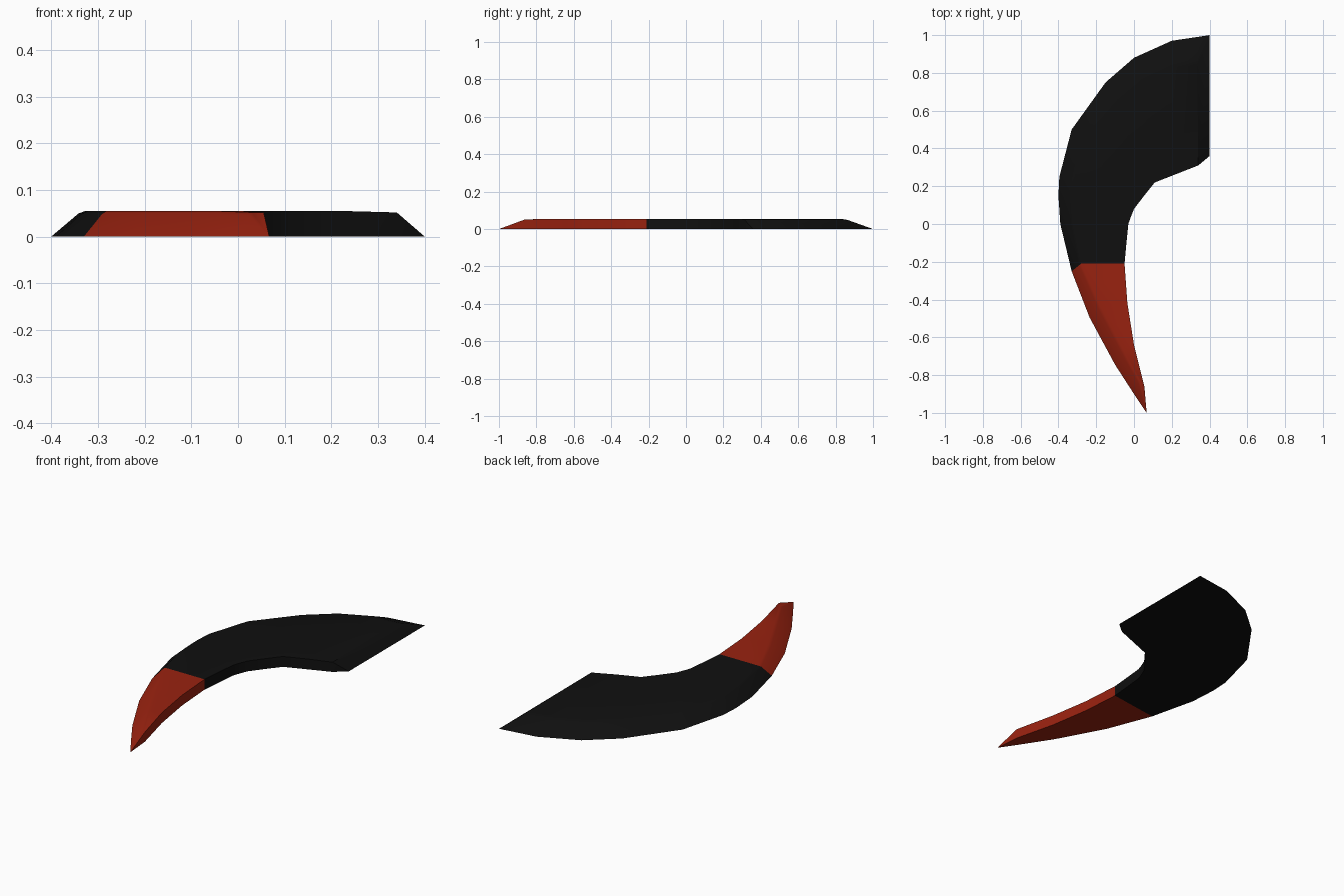
import bpy
import bmesh
from mathutils import Vector

default = bpy.data.objects.get("Cube")
if default:
    bpy.data.objects.remove(default, do_unlink=True)


def make_material(name, colour):
    material = bpy.data.materials.new(name)
    material.use_nodes = True
    material.diffuse_color = colour
    shader = material.node_tree.nodes["Principled BSDF"]
    shader.inputs["Base Color"].default_value = colour
    return material


HEIGHT = 0.055

# Stations from the broad base to the tip:
# outer edge on the ground, ridge of the sloped side, inner edge
stations = [
    ((0.335, 0.99), (0.335, 0.84), (0.34, 0.31)),
    ((0.2, 0.97), (0.2, 0.83), (0.22, 0.263)),
    ((0, 0.88), (0.05, 0.76), (0.11, 0.22)),
    ((-0.15, 0.75), (-0.08, 0.65), (0.05, 0.145)),
    ((-0.33, 0.5), (-0.25, 0.45), (0, 0.08)),
    ((-0.395, 0.25), (-0.322, 0.23), (-0.02, 0.03)),
    ((-0.4, 0.15), (-0.327, 0.14), (-0.03, 0)),
    ((-0.39, 0), (-0.32, 0), (-0.04, -0.1)),
    ((-0.33, -0.25), (-0.28, -0.21), (-0.05, -0.21)),
    ((-0.235, -0.495), (-0.18, -0.43), (-0.035, -0.42)),
    ((-0.1, -0.745), (-0.06, -0.66), (0, -0.64)),
    ((0, -0.9), (0.03, -0.83), (0.055, -0.86)),
]
RED_START = 9  # first span of the coloured tip


def cross_section(outer, ridge, inner, height):
    """Flat underside, rounded outer slope, flat top, upright inner wall."""
    outer, ridge, inner = Vector(outer), Vector(ridge), Vector(inner)
    shoulder = outer.lerp(ridge, 0.8)
    return [
        (*outer, 0),
        (*shoulder, height * 0.9),
        (*ridge, height),
        (*inner, height),
        (*inner, 0),
    ]


# The base closes to a sharp straight edge and the tip to a point
base_outer, base_inner = (0.4, 1, 0), (0.4, 0.36, 0)
tip = (0.067, -1, 0)
rings = [[base_outer] * 3 + [base_inner] * 2]
for index, station in enumerate(stations):
    at_end = index in (0, len(stations) - 1)
    rings.append(cross_section(*station, HEIGHT * (0.94 if at_end else 1)))
rings.append([tip] * 5)

# Loft the curved claw through its cross-sections
bm = bmesh.new()
loops = [[bm.verts.new(point) for point in ring] for ring in rings]
for span, (near, far) in enumerate(zip(loops, loops[1:])):
    for side in range(len(near)):
        following = (side + 1) % len(near)
        face = bm.faces.new((near[side], near[following], far[following], far[side]))
        face.material_index = int(span >= RED_START)
bmesh.ops.remove_doubles(bm, verts=bm.verts, dist=0.0001)
bmesh.ops.recalc_face_normals(bm, faces=bm.faces)

mesh = bpy.data.meshes.new("curved_claw")
bm.to_mesh(mesh)
bm.free()
mesh.materials.append(make_material("black", (0.005, 0.005, 0.005, 1)))
mesh.materials.append(make_material("dark_red", (0.32, 0.016, 0.005, 1)))

claw = bpy.data.objects.new("curved_claw", mesh)
bpy.context.collection.objects.link(claw)
bpy.ops.object.select_all(action="DESELECT")
claw.select_set(True)
bpy.context.view_layer.objects.active = claw
bpy.ops.object.shade_smooth_by_angle(angle=0.6)
